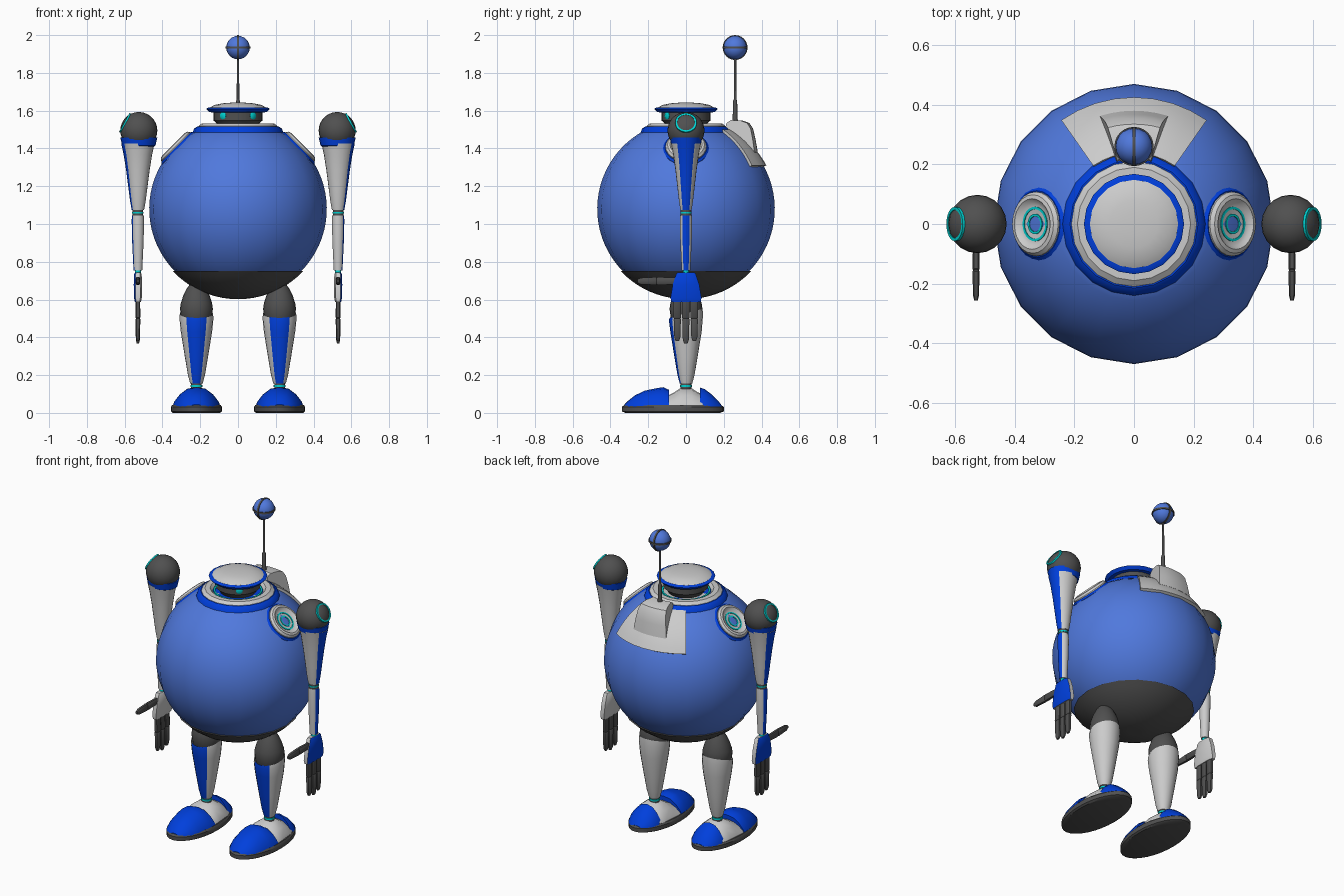
import bpy, bmesh
from math import sin, cos, pi, radians, sqrt, atan2, degrees
from mathutils import Vector

if "Cube" in bpy.data.objects:
    bpy.data.objects.remove(bpy.data.objects["Cube"])


def mat(name, r, g, b):
    m = bpy.data.materials.new(name)
    m.diffuse_color = (r, g, b, 1)
    m.use_nodes = True
    m.node_tree.nodes["Principled BSDF"].inputs["Base Color"].default_value = m.diffuse_color
    return m


BODY = mat("soft_blue", 0.08, 0.19, 0.72)
BLUE = mat("bright_blue", 0.0, 0.05, 0.72)
DARK = mat("dark_grey", 0.08, 0.08, 0.08)
CYAN = mat("cyan", 0.0, 0.65, 0.65)
GREY = mat("light_grey", 0.55, 0.55, 0.55)


def loft(name, rings, mats, pick=None, mirror=False, closed=False):
    """Skin a list of equal point loops; pick(face centre) gives the material slot."""
    bm = bmesh.new()
    vs = [[bm.verts.new(p) for p in ring] for ring in rings]
    n = len(vs[0])
    for a, b in zip(vs, vs[1:] + vs[:1] if closed else vs[1:]):
        for i in range(n):
            j = (i + 1) % n
            bm.faces.new((a[i], a[j], b[j], b[i]))
    if not closed:
        bm.faces.new(vs[0])
        bm.faces.new(vs[-1])
    bmesh.ops.remove_doubles(bm, verts=bm.verts, dist=1e-5)
    bmesh.ops.recalc_face_normals(bm, faces=bm.faces)
    if pick:
        for f in bm.faces:
            f.material_index = int(pick(f.calc_center_median()))
    me = bpy.data.meshes.new(name)
    bm.to_mesh(me)
    bm.free()
    ob = bpy.data.objects.new(name, me)
    bpy.context.collection.objects.link(ob)
    for m in mats:
        me.materials.append(m)
    if mirror:
        ob.modifiers.new("mirror", "MIRROR")
    return ob


def lathe(name, profile, mats, at=(0, 0, 0), axis=(0, 0, 1), segs=20, sy=1, **kw):
    """Turn (radius, height[, front tilt]) points about an axis."""
    q = Vector(axis).to_track_quat('Z', 'Y')
    rings = []
    for p in profile:
        tilt = p[2] if len(p) > 2 else 0
        rings.append([Vector(at) + q @ Vector((p[0] * cos(a), sy * p[0] * sin(a), p[1] - tilt * sin(a)))
                      for a in (2 * pi * i / segs for i in range(segs))])
    return loft(name, rings, mats, **kw)


def arc(R, a0, a1, n, z=0):
    """Circle profile between two latitudes in degrees."""
    return [(R * cos(t), z + R * sin(t))
            for t in (radians(a0 + (a1 - a0) * i / n) for i in range(n + 1))]


def band(r, h, t):
    """Small square section for a ring."""
    return [(r - t, h - t), (r + t, h - t), (r + t, h + t), (r - t, h + t)]


# Body
C = 1.08
lathe("body", arc(0.47, -60, 62, 24, C), [BODY])
lathe("belly_bowl", [(0.325, 0.752)] + arc(0.476, -43.5, -85, 9, C - 0.002) + [(0, 0.608)], [DARK])
lathe("collar_blue", [(0.2, 1.48), (0.24, 1.485), (0.232, 1.505), (0.215, 1.517), (0.19, 1.515)], [BLUE])
lathe("collar_grey", [(0.212, 1.5), (0.21, 1.518), (0.19, 1.533), (0.16, 1.533), (0.145, 1.515), (0, 1.515)], [GREY])
lathe("collar_light", band(0.136, 1.517, 0.005), [CYAN], closed=True)

# Head
lathe("head_core", [(0.1, 1.51), (0.115, 1.535), (0.13, 1.548), (0.13, 1.595)], [DARK])
lathe("head_brim", [(0.11, 1.59), (0.152, 1.592), (0.168, 1.61), (0.155, 1.617), (0.11, 1.615)], [BLUE])
lathe("head_dome", [(0.15, 1.61), (0.148, 1.617), (0.125, 1.63), (0.08, 1.639), (0.04, 1.642), (0, 1.643)], [GREY])
lathe("eye", [(0.02, 0.11), (0.02, 0.129), (0.014, 0.133)], [CYAN], (0, 0, 1.573), (0.62, -0.78, 0), 12, mirror=True)

# Shoulder sockets on the body
A = dict(at=(0, 0, C), axis=(1, 0, 1), segs=24, mirror=True)
lathe("socket_blue", [(0.122, 0.43), (0.122, 0.452), (0.112, 0.462)], [BLUE], **A)
lathe("socket_grey", [(0.11, 0.44), (0.108, 0.468), (0.098, 0.48), (0.085, 0.483),
                      (0.074, 0.472), (0.06, 0.468), (0, 0.466)], [GREY], **A)
for i, r in enumerate((0.054, 0.03)):
    lathe(f"socket_light_{i}", band(r, 0.467, 0.004), [CYAN], closed=True, **A)


# Backpack: plate and housing, both swept around the body
def sweep(name, prof, half, n, taper=0):
    rings = []
    for i in range(n + 1):
        a = radians(-half + 2 * half * i / n)
        rings.append([(r * sin(a * (1 - taper * max(0, z - 1.4))),
                       r * cos(a * (1 - taper * max(0, z - 1.4))), z) for r, z in prof])
    return loft(name, rings, [GREY])


sweep("back_plate", arc(0.484, 60.5, 28.5, 8, C) + arc(0.455, 28.5, 60.5, 8, C), 35, 8)
sweep("back_housing", [(0.21, 1.48), (0.222, 1.535), (0.245, 1.55), (0.3, 1.547), (0.335, 1.535), (0.355, 1.505),
                       (0.368, 1.45), (0.38, 1.38), (0.34, 1.37), (0.26, 1.45)], 17.5, 6, 1.0)

# Antenna
Y = 0.26
lathe("antenna_rod", [(0.018, 1.53), (0.013, 1.56), (0.011, 1.65), (0.007, 1.66), (0.006, 1.88)], [DARK], (0, Y, 0), segs=12)
lathe("antenna_ball", arc(0.062, -90, 90, 12), [BODY], (0, Y, 1.934))
for n, ax in (("level", (0, 0, 1)), ("upright", (1, 0, 0))):
    lathe("antenna_ring_" + n, band(0.0605, 0, 0.0055), [DARK], (0, Y, 1.934), ax, 24, closed=True)

# Arms
X = 0.53
SH = (0.525, 0, 1.495)


def outer(c):
    return abs(degrees(atan2(c.y, c.x - X))) < 33


lathe("shoulder_ball", arc(0.098, -90, 90, 14), [DARK], SH, mirror=True)
lathe("shoulder_light", band(0.052, 0.083, 0.005), [CYAN], SH, (0.87, 0, 0.48), 24, closed=True, mirror=True)
lathe("shoulder_cup", [(0.08, 1.41), (0.088, 1.415), (0.098, 1.458), (0.088, 1.458), (0.08, 1.425)], [BLUE],
      (SH[0], 0, 0), sy=0.88, mirror=True, closed=True)
lathe("upper_arm", [(0.088, 1.425), (0.076, 1.37), (0.063, 1.29), (0.05, 1.19), (0.041, 1.12), (0.033, 1.075)],
      [GREY, BLUE], (X, 0, 0), sy=0.9, pick=outer, mirror=True)
lathe("elbow", [(0.028, 1.08), (0.028, 1.04)], [DARK], (X, 0, 0), mirror=True)
lathe("elbow_light", band(0.026, 1.06, 0.004), [CYAN], (X, 0, 0), closed=True, mirror=True)
lathe("forearm", [(0.031, 1.046), (0.033, 1.02), (0.03, 0.9), (0.023, 0.755)], [GREY, BLUE], (X, 0, 0),
      pick=outer, mirror=True)
lathe("wrist", [(0.016, 0.76), (0.016, 0.73)], [CYAN], (X, 0, 0), mirror=True)


def slab(name, rows, mats, **kw):
    """Eight-sided sections stacked in z: (z, y, half y, half x)."""
    k = ((1, .6), (.6, 1), (-.6, 1), (-1, .6), (-1, -.6), (-.6, -1), (.6, -1), (1, -.6))
    return loft(name, [[(X + hx * v, y + hy * u, z) for u, v in k] for z, y, hy, hx in rows], mats, mirror=True, **kw)


slab("hand", [(0.742, 0, 0.045, 0.015), (0.735, 0, 0.052, 0.02), (0.68, 0, 0.07, 0.022),
              (0.61, 0, 0.082, 0.021), (0.588, 0, 0.078, 0.016)], [GREY, BLUE], pick=lambda c: c.x > X + 0.012)
for i, (y, tip) in enumerate(((-0.046, 0.38), (-0.001, 0.367), (0.044, 0.38))):
    slab(f"finger_{i}", [(0.6, y, 0.02, 0.012), (0.505, y, 0.02, 0.013), (0.5, y, 0.016, 0.01), (0.495, y, 0.019, 0.013),
                         (tip + 0.02, y, 0.016, 0.011), (tip, y, 0.009, 0.006)], [DARK])
thumb = [(-0.05, 0.018, 0.01), (-0.15, 0.021, 0.012), (-0.155, 0.017, 0.01), (-0.16, 0.021, 0.012),
         (-0.24, 0.017, 0.01), (-0.257, 0.009, 0.006)]
loft("thumb", [[(X + hx * u, y, 0.698 + hz * v) for u, v in
                ((1, .6), (.6, 1), (-.6, 1), (-1, .6), (-1, -.6), (-.6, -1), (.6, -1), (1, -.6))]
               for y, hz, hx in thumb], [DARK], mirror=True)

# Legs
L = 0.22


def front(c):
    return abs(degrees(atan2(c.x - L, -c.y))) < 33 and c.z < 0.54


lathe("hip_joint", [(0.035, 0.68), (0.05, 0.66), (0.07, 0.62), (0.083, 0.58), (0.087, 0.55), (0.08, 0.5), (0.06, 0.46)],
      [DARK], (L, 0, 0), mirror=True)
lathe("leg", [(0.075, 0.5, 0.015), (0.088, 0.527, 0.024), (0.09, 0.5, 0.015), (0.083, 0.43), (0.062, 0.3), (0.045, 0.2),
              (0.033, 0.155)], [GREY, BLUE], (L, 0, 0), pick=front, mirror=True)
lathe("ankle", [(0.028, 0.16), (0.028, 0.1)], [DARK], (L, 0, 0), mirror=True)
lathe("ankle_light", band(0.027, 0.142, 0.005), [CYAN], (L, 0, 0), closed=True, mirror=True)

# Feet: sole plus three lofted shells
lathe("sole", [(0.125, 0), (0.135, 0.008), (0.135, 0.032), (0.128, 0.042)], [DARK], (L, -0.07, 0), segs=32, sy=2.0,
      mirror=True)


def shell(name, rows, m):
    k = ((1, 0), (.93, .25), (.7, .62), (.38, .92), (0, 1), (-.38, .92), (-.7, .62), (-.93, .25), (-1, 0))
    loft(name, [[(L + w * u, y, 0.035 + (h - 0.035) * v) for u, v in k] for y, h, w in rows], [m], mirror=True)


shell("toe_cap", [(-0.325, 0.045, 0.03), (-0.305, 0.065, 0.062), (-0.27, 0.093, 0.088), (-0.22, 0.117, 0.108),
                  (-0.16, 0.13, 0.122), (-0.12, 0.136, 0.126), (-0.09, 0.122, 0.127)], BLUE)
shell("foot_middle", [(-0.1, 0.09, 0.124), (-0.06, 0.11, 0.124), (-0.03, 0.13, 0.12), (0.03, 0.13, 0.115),
                      (0.06, 0.11, 0.112), (0.12, 0.085, 0.09), (0.16, 0.055, 0.065)], GREY)
shell("heel_cap", [(0.075, 0.134, 0.1), (0.1, 0.125, 0.1), (0.14, 0.095, 0.083), (0.17, 0.065, 0.06), (0.187, 0.042, 0.035)],
      BLUE)

# Smooth shading with sharp edges kept
bpy.ops.object.select_all(action='SELECT')
bpy.context.view_layer.objects.active = bpy.context.selected_objects[0]
bpy.ops.object.shade_smooth_by_angle(angle=radians(35))
